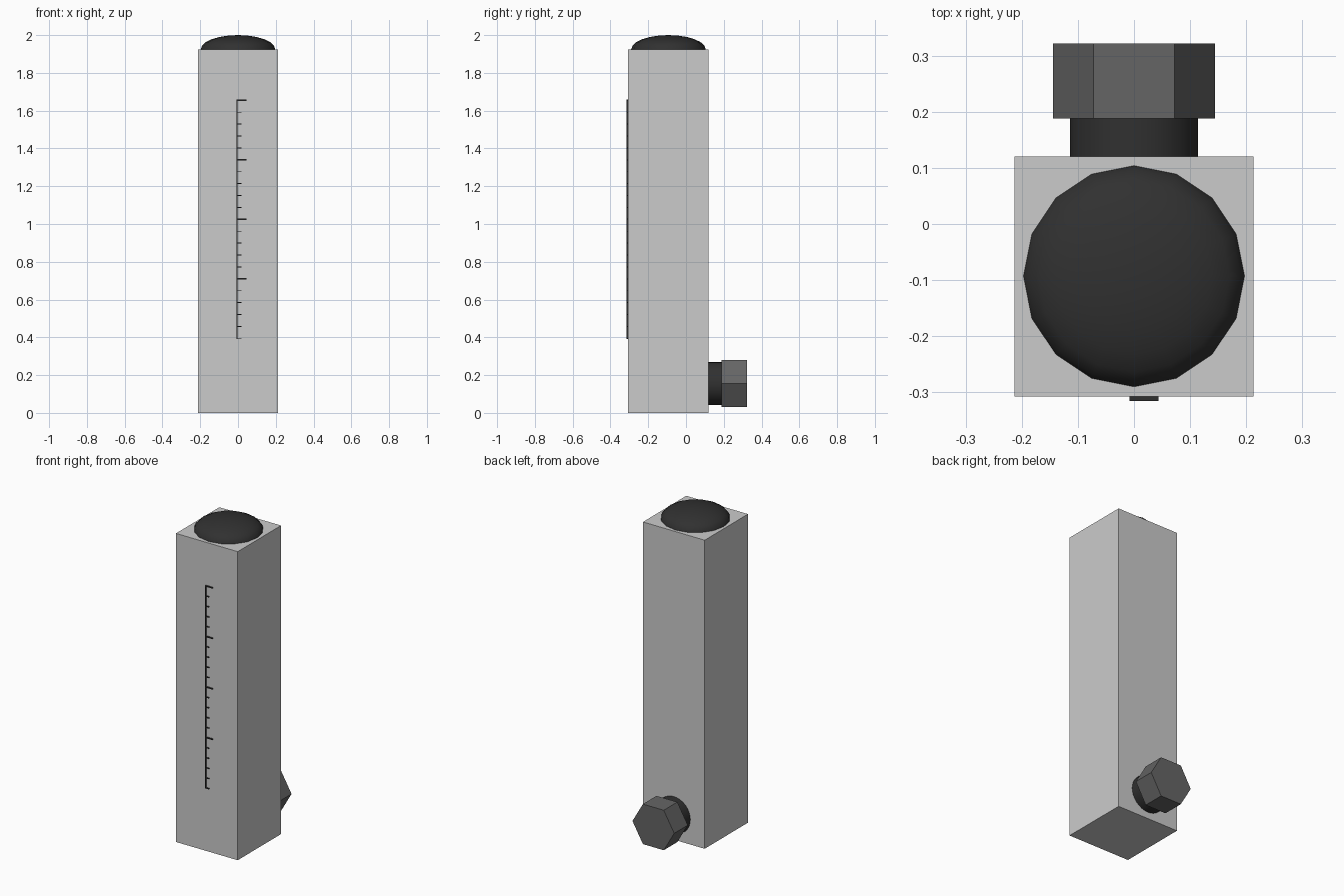
import bpy, math

if "Cube" in bpy.data.objects:
    bpy.data.objects.remove(bpy.data.objects["Cube"])

def material(name, v):
    m = bpy.data.materials.new(name)
    m.diffuse_color = (v, v, v, 1)
    m.use_nodes = True
    m.node_tree.nodes["Principled BSDF"].inputs["Base Color"].default_value = m.diffuse_color
    return m

black = material("black_plastic", 0.03)
dark = material("dark_metal", 0.13)

def make(name, verts, faces, mat=None):
    me = bpy.data.meshes.new(name)
    me.from_pydata(verts, [], faces)
    me.update()
    ob = bpy.data.objects.new(name, me)
    bpy.context.collection.objects.link(ob)
    if mat:
        me.materials.append(mat)
    return ob

def box(name, lo, hi, mat=None):
    v = [(x, y, z) for x in (lo[0], hi[0]) for y in (lo[1], hi[1]) for z in (lo[2], hi[2])]
    f = [(0, 1, 3, 2), (4, 6, 7, 5), (0, 4, 5, 1), (2, 3, 7, 6), (0, 2, 6, 4), (1, 5, 7, 3)]
    return make(name, v, f, mat)

def y_cylinder(name, sides, radius, y0, y1, z, mat, spin=0):
    bpy.ops.mesh.primitive_cylinder_add(vertices=sides, radius=radius, depth=y1 - y0)
    ob = bpy.context.object
    ob.name = name
    ob.rotation_euler = (math.pi / 2, 0, 0)
    ob.location = (0, (y0 + y1) / 2, z)
    ob.data.materials.append(mat)
    # Spin the section so the hexagon points sit left and right
    for v in ob.data.vertices:
        x, y = v.co.x, v.co.y
        v.co.x = x * math.cos(spin) - y * math.sin(spin)
        v.co.y = x * math.sin(spin) + y * math.cos(spin)
    return ob

def smooth(ob, angle):
    bpy.ops.object.select_all(action='DESELECT')
    ob.select_set(True)
    bpy.context.view_layer.objects.active = ob
    bpy.ops.object.shade_smooth_by_angle(angle=math.radians(angle))

# Square column
FRONT, BACK, TOP = -0.307, 0.12, 1.925
box("body", (-0.213, FRONT, 0), (0.213, BACK, TOP))

# Sixteen-sided domed cap
N, R, H, CY = 16, 0.197, 0.075, -0.093
RINGS = 6
verts = []
for i in range(RINGS):
    t = math.pi / 2 * i / RINGS
    for k in range(N):
        a = 2 * math.pi * k / N
        verts.append((R * math.cos(t) * math.cos(a), CY + R * math.cos(t) * math.sin(a), TOP + H * math.sin(t)))
verts.append((0, CY, TOP + H))
faces = [tuple(reversed(range(N)))]
for k in range(N):
    n = (k + 1) % N
    for i in range(RINGS - 1):
        faces.append((i * N + k, i * N + n, (i + 1) * N + n, (i + 1) * N + k))
    faces.append(((RINGS - 1) * N + k, (RINGS - 1) * N + n, RINGS * N))
smooth(make("domed_cap", verts, faces, black), 50)

# Rear fitting: round collar and hexagonal nut
smooth(y_cylinder("fitting_collar", 32, 0.114, BACK, 0.188, 0.155, black), 40)
y_cylinder("hex_nut", 6, 0.144, 0.188, 0.322, 0.155, dark, math.pi / 6)

# Graduated scale: a spine with long ticks every fifth step
Z0, STEP = 0.395, 0.063
box("scale_spine", (-0.008, -0.315, Z0 - 0.003), (-0.002, FRONT, Z0 + 20 * STEP + 0.003), black)
for i in range(21):
    long = i > 0 and i % 5 == 0
    z = Z0 + i * STEP
    h = 0.003 if long else 0.002
    box("long_tick" if long else "short_tick", (-0.002, -0.315, z - h),
        (0.044 if long else 0.018, FRONT, z + h), black)
